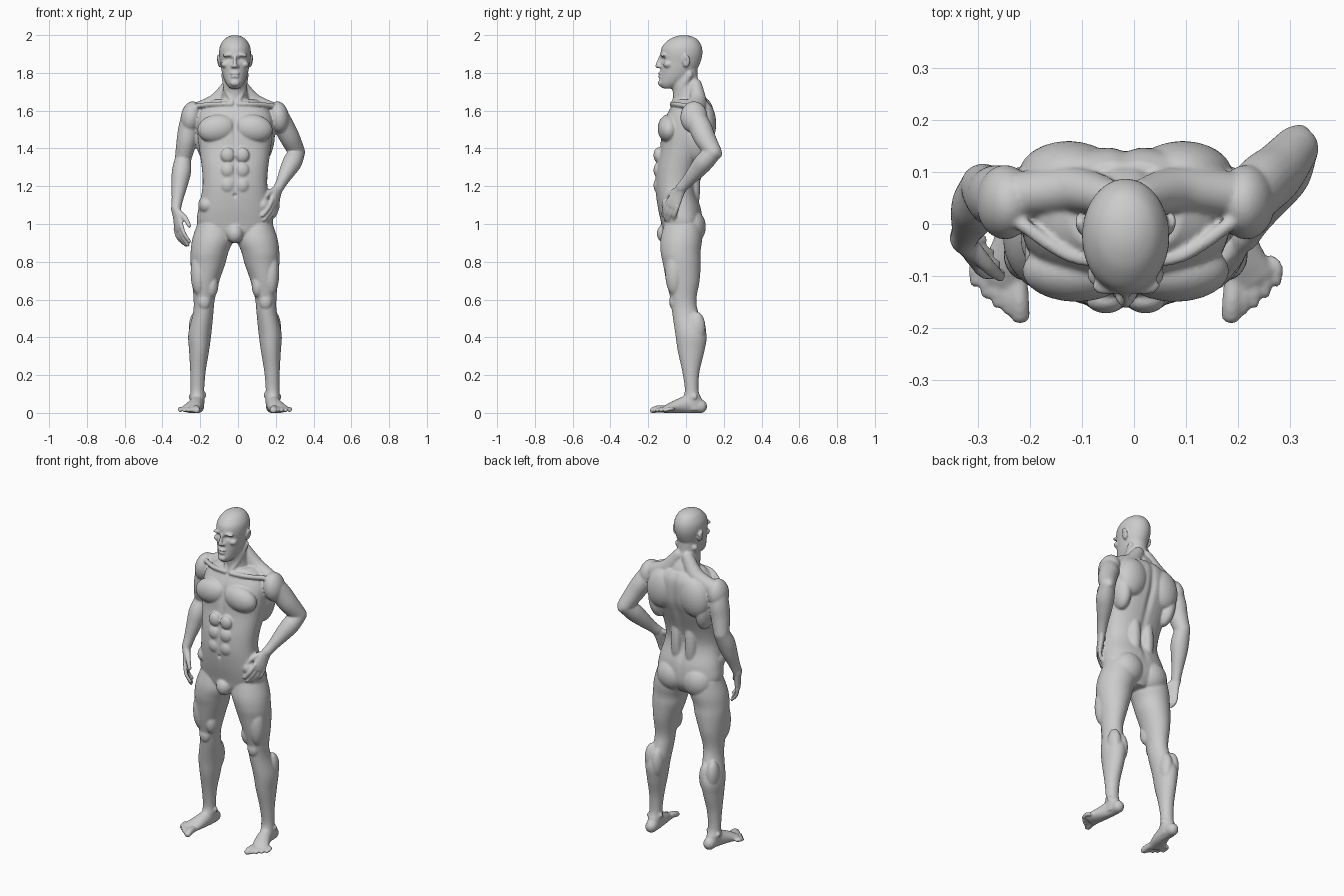
import bpy, bmesh, math
from mathutils import Vector, Matrix

CX = -0.016          # the body's own centre line
SIDES = (-1, 1)
bm = bmesh.new()


def spline(rows, n=5):
    """Catmull-Rom interpolation of equal-length tuples."""
    rows = [tuple(r) for r in rows]
    pts, out = [rows[0]] + rows + [rows[-1]], []
    for i in range(1, len(pts) - 2):
        a, b, c, d = pts[i - 1:i + 3]
        for k in range(n):
            t = k / n
            out.append([0.5 * (2 * q + (r - p) * t + (2 * p - 5 * q + 4 * r - s) * t * t
                        + (3 * q - p - 3 * r + s) * t ** 3) for p, q, r, s in zip(a, b, c, d)])
    return out + [list(rows[-1])]


def skin(rings):
    rings = [[bm.verts.new(p) for p in ring] for ring in rings]
    n = len(rings[0])
    for a, b in zip(rings, rings[1:]):
        for i in range(n):
            bm.faces.new((a[i], a[(i + 1) % n], b[(i + 1) % n], b[i]))
    bm.faces.new(rings[0][::-1])
    bm.faces.new(rings[-1])


def stack(rows, side=1, power=2.0, n=40):
    """Horizontal sections: (x offset, z, half width, front y, back y)."""
    def sgn(v):
        return math.copysign(abs(v) ** (2 / power), v)
    rings = []
    for x, z, w, f, b in spline(rows):
        angles = [2 * math.pi * i / n for i in range(n)]
        rings.append([(CX + side * x + w * sgn(math.cos(a)),
                       (f + b) / 2 + (b - f) / 2 * sgn(math.sin(a)), z) for a in angles])
    skin(rings)


def tube(rows, hint=(1, 0, 0), n=20):
    """Limb along a path: (x, y, z, radius along hint, other radius), rounded ends."""
    rows = spline(rows)
    pts = [Vector(r[:3]) for r in rows]
    rings = []
    for i, r in enumerate(rows):
        d = (pts[min(i + 1, len(pts) - 1)] - pts[max(i - 1, 0)]).normalized()
        u = (Vector(hint) - d * d.dot(Vector(hint))).normalized()
        v = d.cross(u)

        def ring(shift, k):
            return [pts[i] + d * shift + u * (r[3] * k * math.cos(2 * math.pi * j / n))
                    + v * (r[4] * k * math.sin(2 * math.pi * j / n)) for j in range(n)]
        caps = [(s * min(r[3], r[4]), math.sqrt(1 - s * s)) for s in (0.4, 0.75, 0.97)]
        if i == 0:
            rings += [ring(-s, k) for s, k in caps[::-1]]
        rings.append(ring(0, 1))
        if i == len(rows) - 1:
            rings += [ring(s, k) for s, k in caps]
    skin(rings)


def ball(x, y, z, rx, ry, rz, tilt=0):
    m = Matrix.Translation((x, y, z)) @ Matrix.Rotation(tilt, 4, 'Y') @ Matrix.Diagonal((rx, ry, rz, 1))
    bmesh.ops.create_uvsphere(bm, u_segments=24, v_segments=16, radius=1, matrix=m)


def pair(x, y, z, rx, ry, rz, tilt=0):
    for s in SIDES:
        ball(CX + s * x, y, z, rx, ry, rz, s * tilt)


# Torso
stack([(0, .90, .05, -.09, .05), (0, .95, .15, -.12, .08), (0, 1.0, .2, -.13, .088),
       (0, 1.08, .194, -.148, .08), (0, 1.16, .177, -.16, .055), (0, 1.22, .171, -.163, .05),
       (0, 1.30, .176, -.157, .07), (0, 1.40, .19, -.138, .11), (0, 1.48, .2, -.13, .14),
       (0, 1.56, .2, -.11, .148), (0, 1.62, .17, -.08, .142), (0, 1.66, .11, -.06, .12)], power=2.3)
# Chest, back and buttock muscles
pair(.095, -.09, 1.505, .105, .06, .075, .15)
pair(.11, .095, 1.53, .095, .065, .12, -.2)
pair(.16, .055, 1.45, .05, .075, .12, .1)
pair(.045, .035, 1.2, .04, .04, .16)
pair(.085, .028, .985, .095, .077, .095)
pair(.15, -.06, 1.1, .045, .07, .05)
for z in (1.365, 1.285, 1.205):
    pair(.038, -.148, z, .038, .024, .04)
ball(CX, -.108, .95, .045, .047, .052)

# Neck and shoulder slopes
stack([(0, 1.60, .09, -.07, .14), (0, 1.68, .069, -.068, .105),
       (0, 1.74, .062, -.075, .068), (0, 1.82, .062, -.06, .06)])
for s in SIDES:
    tube([(CX + s * .03, .05, 1.735, .035, .035), (CX + s * .1, .065, 1.64, .045, .05),
          (CX + s * .21, .055, 1.59, .045, .05)], (0, 1, 0))
    tube([(CX + s * .02, -.075, 1.635, .012, .012), (CX + s * .11, -.06, 1.635, .013, .013),
          (CX + s * .2, .0, 1.625, .014, .014)], (0, 1, 0))
    tube([(CX + s * .055, .02, 1.79, .018, .018), (CX + s * .04, -.03, 1.71, .018, .018),
          (CX + s * .014, -.068, 1.64, .012, .012)])
pair(.232, .042, 1.565, .055, .072, .085, -.15)

# Head
stack([(0, 1.718, .026, -.125, -.06), (0, 1.742, .046, -.141, -.01), (0, 1.78, .063, -.138, .035),
       (0, 1.82, .073, -.135, .06), (0, 1.86, .079, -.134, .078), (0, 1.90, .084, -.135, .087),
       (0, 1.94, .08, -.126, .083), (0, 1.975, .06, -.092, .062), (0, 1.993, .034, -.055, .03),
       (0, 1.999, .01, -.025, 0)])
# Nose, brow, cheekbones, lips, chin and ears
tube([(CX, -.132, 1.888, .01, .01), (CX, -.142, 1.862, .01, .012), (CX, -.151, 1.837, .012, .012)])
pair(.013, -.139, 1.834, .009, .012, .009)
pair(.033, -.119, 1.895, .034, .018, .011, .12)
pair(.052, -.096, 1.845, .022, .025, .018)
ball(CX, -.137, 1.797, .026, .012, .008)
ball(CX, -.136, 1.781, .022, .013, .008)
ball(CX, -.134, 1.746, .026, .015, .017)
pair(.086, .002, 1.862, .01, .021, .034, .2)

# Legs
for s in SIDES:
    stack([(.11, 1.0, .09, -.115, .08), (.118, .92, .108, -.135, .085), (.135, .85, .1, -.134, .077),
           (.143, .79, .092, -.122, .078), (.155, .70, .073, -.105, .072), (.163, .60, .056, -.082, .055),
           (.168, .53, .054, -.073, .066), (.186, .42, .061, -.057, .108), (.19, .33, .053, -.044, .098),
           (.196, .22, .041, -.02, .072), (.199, .12, .036, -.006, .066), (.199, .07, .038, -.02, .085),
           (.199, .015, .033, -.02, .1)], s)
    # Feet and toes
    tube([(CX + s * .197, .078, .034, .034, .036), (CX + s * .2, .02, .045, .036, .048),
          (CX + s * .216, -.05, .034, .044, .036), (CX + s * .238, -.105, .02, .05, .021)])
    for i in range(5):
        t = i / 4
        r = .019 if i == 0 else .0125 - .002 * t
        tx, ty = .203 + .087 * t, -.176 + .03 * t + .033 * t * t
        tube([(CX + s * (.209 + .07 * t), -.09 + .02 * t, .02, r, r),
              (CX + s * (tx + .002), ty + .03, .021, r, r), (CX + s * tx, ty, .013, r, r * .85)])
# Kneecaps, thigh and calf muscles, ankle bones
pair(.163, -.063, .59, .034, .026, .045)
pair(.122, -.055, .675, .034, .042, .065)
pair(.19, -.06, .74, .045, .05, .12)
pair(.163, .06, .43, .036, .046, .09)
pair(.208, .058, .45, .036, .045, .085)
pair(.163, .035, .095, .012, .015, .016)
pair(.234, .045, .085, .012, .015, .016)


def arm(shoulder, elbow, wrist, muscle):
    """Upper arm and forearm, with the biceps pushed towards muscle."""
    a, b, c, m = (Vector(p) for p in (shoulder, elbow, wrist, muscle))

    def limb(p, q, rows):
        tube([(*(p.lerp(q, t) + m * k), r, r2) for t, k, r, r2 in rows])
    limb(a, b, [(0, 0, .052, .055), (.3, 0, .055, .06), (.6, .006, .053, .057), (1, 0, .044, .045)])
    limb(b, c, [(0, 0, .043, .045), (.25, .006, .051, .051), (.5, .002, .044, .045),
                (.8, 0, .031, .033), (1, 0, .026, .029)])


def hand(wrist, along, thumb, palm):
    """Palm, four curled fingers and a thumb."""
    o, d, w = Vector(wrist), Vector(along).normalized(), Vector(thumb)
    w = (w - d * w.dot(d)).normalized()
    n = d.cross(w) * palm

    def at(f, side, curl):
        return o + d * f + w * side + n * curl
    tube([(*at(-.02, 0, 0), .028, .024), (*at(.03, .002, .003), .036, .02),
          (*at(.075, 0, .002), .042, .017), (*at(.1, -.002, .002), .039, .014)], w)
    for i, length in enumerate((.078, .09, .084, .066)):
        x = .033 - .0225 * i
        tube([(*at(.085, x, 0), .0115, .0115), (*at(.1 + length * .45, x * 1.12, .008), .0108, .0108),
              (*at(.1 + length, x * 1.08, .034), .009, .009)], w, 12)
    tube([(*at(.015, .02, .01), .018, .018), (*at(.055, .052, .02), .0145, .0145),
          (*at(.1, .065, .03), .011, .011)], n, 12)


# Hanging arm, then the arm with its hand on the hip
arm((-.249, .045, 1.57), (-.291, .072, 1.345), (-.328, -.03, 1.08), (.2, -1, 0))
hand((-.328, -.034, 1.065), (.035, -.06, -.22), (.45, -.85, 0), -1)
arm((.217, .045, 1.57), (.312, .145, 1.38), (.215, -.025, 1.19), (.3, -.8, -.3))
hand((.212, -.03, 1.182), (-.045, -.1, -.185), (-.45, -.75, .3), 1)
ball(.318, .166, 1.372, .024, .026, .026)

# Fuse all the parts into one smooth skin
bmesh.ops.recalc_face_normals(bm, faces=bm.faces)
mesh = bpy.data.meshes.new("raw_body")
bm.to_mesh(mesh)
bm.free()
body = bpy.data.objects.new("standing_man", mesh)
bpy.context.collection.objects.link(body)
fuse = body.modifiers.new("fuse", 'REMESH')
fuse.mode, fuse.voxel_size = 'VOXEL', 0.0055
soft = body.modifiers.new("soften", 'SMOOTH')
soft.factor, soft.iterations = 0.5, 5
graph = bpy.context.evaluated_depsgraph_get()
skin_mesh = bpy.data.meshes.new_from_object(body.evaluated_get(graph))
body.modifiers.clear()
body.data = skin_mesh
bpy.data.meshes.remove(mesh)

# Hollows: eyes, mouth, breastbone, belly line, navel, spine, inner ear
hollows = [((.033, -.135, 1.872), (.02, .03, .012), .012), ((0, -.145, 1.788), (.024, .02, .004), .005),
           ((0, -.14, 1.5), (.012, .05, .08), .008), ((0, -.165, 1.27), (.009, .04, .12), .005),
           ((0, -.165, 1.15), (.009, .03, .01), .01), ((0, .13, 1.45), (.018, .07, .2), .012),
           ((0, .05, 1.18), (.018, .05, .12), .01), ((.098, -.003, 1.862), (.012, .01, .016), .006)]
normals = [v.normal.copy() for v in skin_mesh.vertices]
for v, nrm in zip(skin_mesh.vertices, normals):
    x, y, z = abs(v.co.x - CX), v.co.y, v.co.z
    for c, r, depth in hollows:
        q = ((x - c[0]) / r[0]) ** 2 + ((y - c[1]) / r[1]) ** 2 + ((z - c[2]) / r[2]) ** 2
        if q < 6:
            v.co -= nrm * depth * math.exp(-q)
    v.co.z = max(v.co.z, 0)          # flat soles
for p in skin_mesh.polygons:
    p.use_smooth = True
